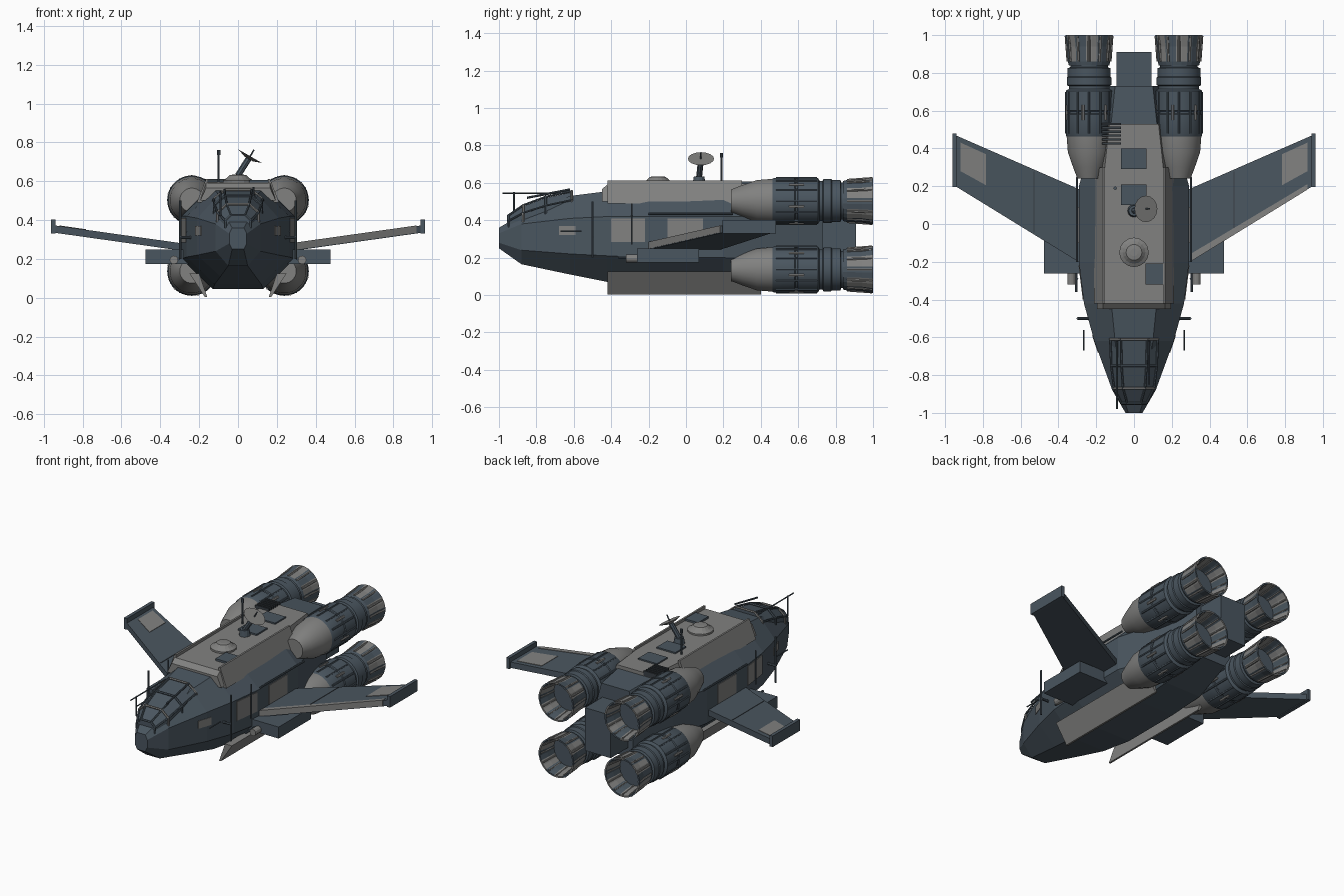
import bpy, bmesh
from math import sin, cos, pi, radians
from mathutils import Vector

cube = bpy.data.objects.get("Cube")
if cube:
    bpy.data.objects.remove(cube)


def material(name, rgb):
    m = bpy.data.materials.new(name)
    m.use_nodes = True
    m.diffuse_color = (*rgb, 1)
    bsdf = m.node_tree.nodes["Principled BSDF"]
    bsdf.inputs["Base Color"].default_value = (*rgb, 1)
    bsdf.inputs["Roughness"].default_value = 0.7
    return m


MATS = [material("slate hull", (0.068, 0.092, 0.115)),
        material("light grey armour", (0.22, 0.22, 0.215)),
        material("dark metal", (0.04, 0.05, 0.06))]
SLATE, LIGHT, DARK = range(3)


def build(name, verts, faces, mat=SLATE, rule=None, smooth=False):
    """Mesh object; rule(face centre, index) may pick the material."""
    me = bpy.data.meshes.new(name)
    me.from_pydata([tuple(v) for v in verts], [], faces)
    bm = bmesh.new()
    bm.from_mesh(me)
    bmesh.ops.recalc_face_normals(bm, faces=bm.faces)
    bm.to_mesh(me)
    bm.free()
    for m in MATS:
        me.materials.append(m)
    for p in me.polygons:
        p.material_index = rule(p.center, p.index) if rule else mat
    ob = bpy.data.objects.new(name, me)
    bpy.context.collection.objects.link(ob)
    if smooth:
        bpy.ops.object.select_all(action='DESELECT')
        ob.select_set(True)
        bpy.context.view_layer.objects.active = ob
        bpy.ops.object.shade_smooth_by_angle(angle=radians(32))
    return ob


def loft(name, rings, mat=SLATE, closed=False, **kw):
    """Skin equal-sized rings; cap the ends unless closed into a loop."""
    n, k = len(rings[0]), len(rings)
    faces = []
    for i in range(k if closed else k - 1):
        a, b = i * n, (i + 1) % k * n
        faces += [(a + j, a + (j + 1) % n, b + (j + 1) % n, b + j) for j in range(n)]
    if not closed:
        faces += [tuple(range(n)), tuple(range((k - 1) * n, k * n))]
    return build(name, [v for r in rings for v in r], faces, mat, **kw)


def box(name, x, y, z, mat=SLATE):
    return loft(name, [[(x[0], v, z[0]), (x[1], v, z[0]), (x[1], v, z[1]), (x[0], v, z[1])]
                       for v in y], mat)


def tube(name, start, end, r0, r1=None, mat=SLATE, n=8):
    a, b = Vector(start), Vector(end)
    q = (b - a).to_track_quat('Z', 'Y')
    ring = lambda c, r: [c + q @ Vector((r * cos(2 * pi * i / n), r * sin(2 * pi * i / n), 0))
                         for i in range(n)]
    return loft(name, [ring(a, r0), ring(b, r0 if r1 is None else r1)], mat)


def lathe(name, centre, profile, n=24, **kw):
    """Turn (distance along y, radius) points about the y axis."""
    cx, cz = centre
    return loft(name, [[(cx + r * cos(2 * pi * (i + .5) / n), y, cz + r * sin(2 * pi * (i + .5) / n))
                        for i in range(n)] for y, r in profile], **kw)


# Fuselage: y, half width, top half width, top z, upper edge z, lower edge z, base half width, base z
HULL = [(-1.0, .045, .03, .36, .33, .28, .03, .25),
        (-.88, .115, .07, .43, .38, .24, .05, .165),
        (-.62, .21, .10, .53, .41, .22, .09, .11),
        (-.42, .265, .12, .555, .42, .21, .12, .07),
        (-.2, .292, .13, .575, .42, .20, .13, .045),
        (.2, .292, .13, .585, .42, .20, .13, .045),
        (.45, .22, .13, .58, .42, .19, .13, .06),
        (.73, .13, .10, .56, .45, .20, .09, .13)]
loft("fuselage", [[(t, y, zt), (w, y, zh), (w, y, zl), (b, y, zb),
                   (-b, y, zb), (-w, y, zl), (-w, y, zh), (-t, y, zt)]
                  for y, w, t, zt, zh, zl, b, zb in HULL])
box("tail_block", (-.093, .093), (.7, .91), (.19, .47))


def hull_width(y):
    for a, b in zip(HULL, HULL[1:]):
        if a[0] <= y <= b[0]:
            return a[1] + (b[1] - a[1]) * (y - a[0]) / (b[0] - a[0])
    return HULL[-1][1]


# Upper deck and its fittings
loft("upper_deck", [[(w, y, zt), (-w, y, zt), (-w - .03, y, .5), (w + .03, y, .5)]
                    for y, w, zt in ((-.45, .165, .565), (-.42, .165, .592),
                                     (.25, .16, .597), (.53, .13, .597))], LIGHT)
for i, (x, y) in enumerate((((-.07, .065), (.29, .4)), ((-.07, .065), (.1, .21)),
                            ((.06, .155), (-.32, -.21)))):
    box(f"deck_hatch_{i}", x, y, (.585, .606))
for i in range(6):
    y = .42 + i * .021
    box(f"vent_slat_{i}", (-.17, -.07), (y, y + .011), (.58, .612), DARK)


def turret_ring(z, r):
    return [(r * cos(i * pi / 8), -.15 + r * sin(i * pi / 8), z) for i in range(16)]


loft("turret", [turret_ring(.585, .078), turret_ring(.605, .078), turret_ring(.615, .06),
                turret_ring(.632, .042), turret_ring(.635, .02)], LIGHT)
tube("dish_base", (0, .07, .59), (0, .07, .635), .035, .028, n=12)
tube("dish_arm", (0, .07, .63), (.06, .08, .725), .016)
dish_axis = Vector((.5, 0, .87))
dish_hub = Vector((.055, .08, .715))
tube("dish", dish_hub, dish_hub + dish_axis * .016, .025, .07, LIGHT, 16)
tube("dish_feed", dish_hub, dish_hub + dish_axis * .055, .004)
tube("deck_mast", (-.1, .19, .59), (-.1, .19, .755), .006)
tube("deck_mast_cap", (-.1, .19, .735), (-.1, .19, .76), .009)

# Canopy: glass body with raised frame hoops
CANOPY = [(-.95, .06, .36, .42), (-.87, .1, .39, .475), (-.75, .115, .42, .52), (-.61, .12, .45, .55)]


def canopy_ring(y, w, z0, z1, grow=0):
    w, z1 = w + grow, z1 + grow
    mid = z0 + (z1 - z0) * .55
    return [Vector(p) for p in ((w, y, z0), (w, y, mid), (w * .55, y, z1),
                                (-w * .55, y, z1), (-w, y, mid), (-w, y, z0))]


loft("canopy", [canopy_ring(*c) for c in CANOPY])
hoops = [canopy_ring(*c, grow=.006) for c in CANOPY]
for k, h in enumerate(hoops):
    for j in range(5):
        tube(f"canopy_hoop_{k}_{j}", h[j], h[j + 1], .007, mat=LIGHT if k % 2 else SLATE, n=6)
for k in range(3):
    for j in range(1, 5):
        tube(f"canopy_bar_{k}_{j}", hoops[k][j], hoops[k + 1][j], .006, n=6)
tube("nose_probe", (-.09, -.98, .545), (-.09, -.62, .545), .004)
tube("nose_mast", (-.09, -.92, .42), (-.09, -.92, .55), .005)
tube("canopy_rail", (.08, -.85, .52), (.08, -.62, .565), .006)

for s, side in ((1, "left"), (-1, "right")):
    # Armour strips along the upper and lower hull edges
    for name, top, x_in, x_out, z_tip, z_root, rear in (
            ("upper", 1, .165, .212, .612, .49, .3), ("lower", -1, .17, .25, .003, .125, .4)):
        loft(f"{side}_{name}_armour", [[(s * x_in, y, z_tip), (s * x_out, y, z_root),
                                        (s * (x_out - .05), y, z_root), (s * (x_in - .012), y, z_tip)]
                                       for y in (-.42, rear)], LIGHT)
    # Light panels following the flank
    for i, (y0, y1, z0, z1) in enumerate(((-.68, -.59, .32, .37), (-.4, -.22, .285, .41),
                                          (-.1, .09, .285, .41))):
        loft(f"{side}_flank_panel_{i}", [[(s * (hull_width(y) + d), y, z) for d, z in
                                          ((-.004, z0), (.004, z0), (.004, z1), (-.004, z1))]
                                         for y in (y0, y1)], LIGHT)
    # Wing, tip plate and painted patches
    def wing_point(u, v, dz):
        """u runs root to tip, v runs leading to trailing edge."""
        x = .27 + u * .675
        lead, trail = -.215 + u * .415, .175 + u * .295
        return (s * x, lead + (trail - lead) * v, .262 + u * .095 + dz)

    def wing_slab(name, us, vs, lo, hi, mat):
        loft(name, [[wing_point(u, vs[0], lo), wing_point(u, vs[1], lo),
                     wing_point(u, vs[1], hi), wing_point(u, vs[0], hi)] for u in us], mat)

    wing_slab(f"{side}_wing", (0, 1), (0, 1), -.022, .016, SLATE)
    wing_slab(f"{side}_wing_patch", (.76, .96), (.35, .9), .012, .019, LIGHT)
    wing_slab(f"{side}_wing_seam", (.38, .39), (.03, .97), .012, .018, DARK)
    if s > 0:
        wing_slab("left_wing_leading_stripe", (.04, .96), (-.005, .1), -.018, .019, LIGHT)
    box(f"{side}_wing_tip", (s * .94, s * .962), (.195, .48), (.33, .402))
    # Underwing pod and gun
    box(f"{side}_pod", (s * .25, s * .477), (-.262, .07), (.173, .248))
    tube(f"{side}_gun", (s * .33, -.32, .195), (s * .33, -.2, .195), .022, mat=LIGHT, n=12)
    tube(f"{side}_gun_muzzle", (s * .305, -.36, .2), (s * .305, -.2, .2), .007)
    # Flank aerials
    tube(f"{side}_front_aerial", (s * .298, -.5, .2), (s * .298, -.5, .5), .006)
    tube(f"{side}_front_aerial_foot", (s * .24, -.5, .31), (s * .3, -.5, .31), .008)
    tube(f"{side}_rear_aerial", (s * .3, -.29, .27), (s * .3, -.29, .49), .005)
    tube(f"{side}_side_probe", (s * .265, -.67, .34), (s * .265, -.56, .34), .004)
    tube(f"{side}_side_rail", (s * .302, -.2, .435), (s * .302, .25, .435), .006)

    # Four engines, stacked in pairs
    for level, cz in (("upper", .503), ("lower", .137)):
        c, tag = (s * .238, cz), f"{side}_{level}"
        lathe(f"{tag}_engine_cowl", c, [(.24, .062), (.3, .085), (.38, .113), (.47, .12)],
              mat=LIGHT, smooth=True)
        lathe(f"{tag}_engine_body", c, [(.46, .118), (.47, .124), (.58, .124), (.585, .119), (.595, .119),
                                        (.6, .124), (.705, .124), (.715, .108), (.73, .108), (.735, .119),
                                        (.775, .119), (.78, .114), (.825, .114), (.83, .1), (.88, .1)],
              smooth=True)
        # Hollow nozzle with alternating petals
        lathe(f"{tag}_nozzle", c, [(.84, .108), (.86, .113), (.94, .116), (1.0, .127),
                                   (1.0, .117), (.94, .106), (.86, .1)], closed=True,
              rule=lambda p, i: LIGHT if (i % 24) % 4 < 2 and 24 <= i < 144 else SLATE)
        for i in range(12):
            a = 2 * pi * i / 12
            at = lambda r, y: (c[0] + r * cos(a), y, cz + r * sin(a))
            tube(f"{tag}_body_rib_{i}", at(.122, .48), at(.122, .7), .0065, n=6)
            tube(f"{tag}_nozzle_rib_{i}", at(.112, .86), at(.122, .995), .007, mat=LIGHT, n=6)
            tube(f"{tag}_inner_rib_{i}", at(.1, .88), at(.113, .995), .005, mat=LIGHT, n=6)
            if i % 2:
                a += pi / 12
                tube(f"{tag}_body_light_{i}", at(.122, .55), at(.122, .63), .008, mat=LIGHT, n=6)
